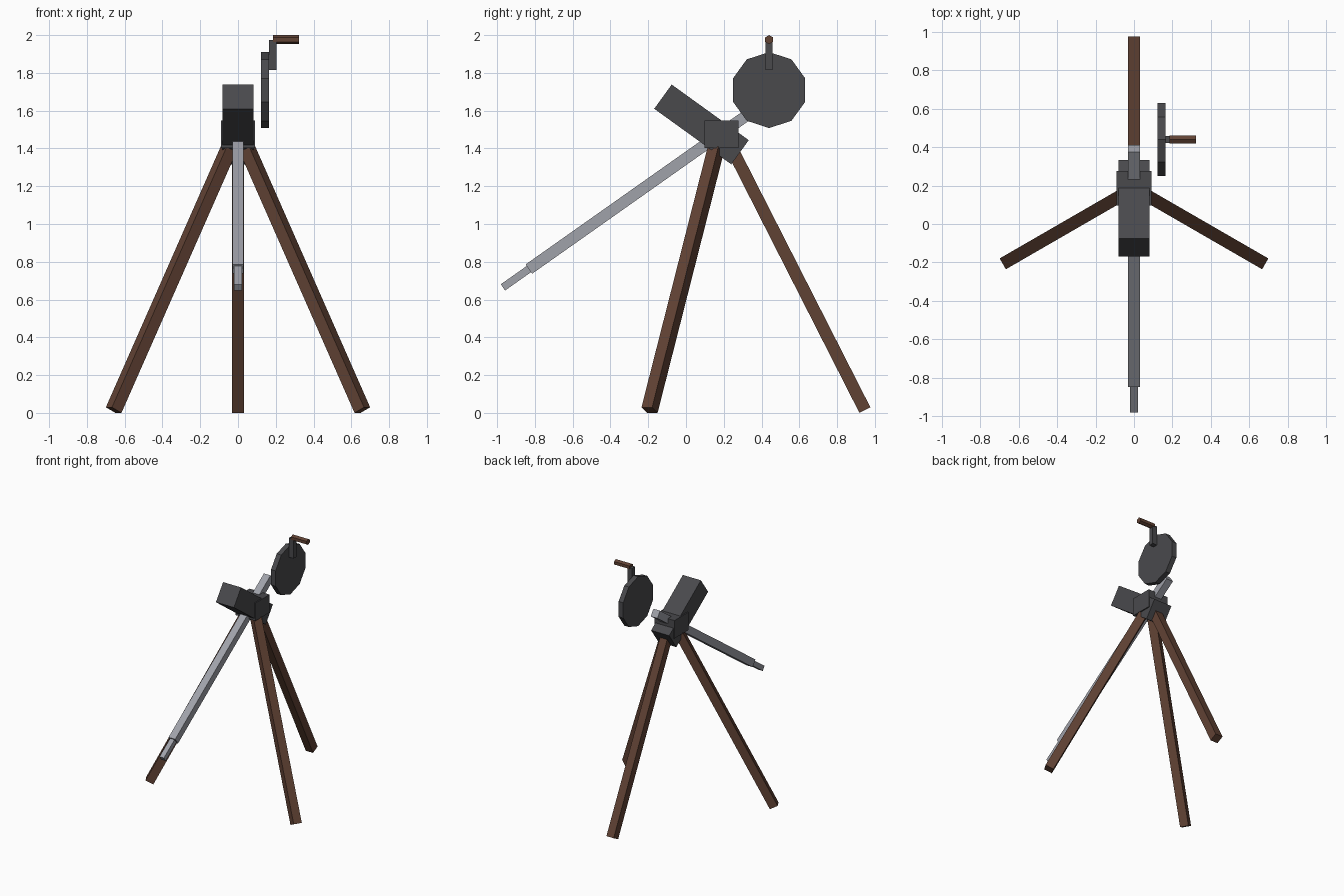
import bpy, bmesh, math
from mathutils import Vector, Matrix

cube = bpy.data.objects.get("Cube")
if cube:
    bpy.data.objects.remove(cube, do_unlink=True)


def material(name, rgb):
    m = bpy.data.materials.new(name)
    m.use_nodes = True
    m.diffuse_color = (*rgb, 1)
    m.node_tree.nodes["Principled BSDF"].inputs["Base Color"].default_value = (*rgb, 1)
    return m


WOOD = material("brown wood", (0.118, 0.054, 0.034))
IRON = material("dark iron", (0.067, 0.067, 0.073))
STEEL = material("pale steel", (0.35, 0.36, 0.40))


def finish(name, bm, mat, matrix):
    mesh = bpy.data.meshes.new(name)
    bm.to_mesh(mesh)
    bm.free()
    mesh.materials.append(mat)
    obj = bpy.data.objects.new(name, mesh)
    obj.matrix_world = matrix
    bpy.context.collection.objects.link(obj)
    return obj


def box(name, size, center, mat, tilt=0):
    """Box of the given size, tilted about the x axis."""
    bm = bmesh.new()
    bmesh.ops.create_cube(bm, size=1, matrix=Matrix.Diagonal((*size, 1)))
    return finish(name, bm, mat, Matrix.Translation(center) @ Matrix.Rotation(tilt, 4, 'X'))


def beam(name, start, end, width, mat):
    """Square bar between two points in the plane x = 0."""
    start, end = Vector(start), Vector(end)
    d = end - start
    return box(name, (width, d.length, width), (start + end) / 2, mat, math.atan2(d.z, d.y))


def disc(name, sides, radius, x0, x1, y, z, mat):
    """Prism along x with a corner pointing straight up."""
    bm = bmesh.new()
    bmesh.ops.create_cone(bm, cap_ends=True, segments=sides,
                          radius1=radius, radius2=radius, depth=x1 - x0)
    bmesh.ops.rotate(bm, verts=bm.verts, matrix=Matrix.Rotation(math.pi / 2, 3, 'Y'))
    top = max(bm.verts, key=lambda v: v.co.z).co
    bmesh.ops.rotate(bm, verts=bm.verts,
                     matrix=Matrix.Rotation(math.atan2(top.y, top.z), 3, 'X'))
    return finish(name, bm, mat, Matrix.Translation(((x0 + x1) / 2, y, z)))


HUB = Vector((0, 0.187, 1.475))

# Three tripod legs around the hub
for name, angle in (("back_leg", 0), ("right_leg", 120), ("left_leg", -120)):
    leg = beam(name, (0, 0.76, 0.015), (0, 0.025, 1.46), 0.065, WOOD)
    leg.matrix_world = (Matrix.Translation((0, HUB.y, 0))
                        @ Matrix.Rotation(math.radians(angle), 4, 'Z') @ leg.matrix_world)

# Hub and tilted housing
box("hub", (0.18, 0.18, 0.146), HUB, IRON)
box("housing", (0.162, 0.503, 0.158), (0, 0.082, 1.527), IRON, math.radians(-35.8))

# Barrel with a narrower tip
aim = Vector((0, math.cos(math.radians(35.2)), math.sin(math.radians(35.2))))
axis = HUB + Vector((0, 0, 0.005))
beam("barrel", axis - aim * 1.247, axis + aim * 0.252, 0.06, STEEL)
beam("barrel_tip", axis - aim * 1.415, axis - aim * 1.24, 0.04, STEEL)

# Drum with its crank
disc("drum", 10, 0.201, 0.123, 0.164, 0.44, 1.709, IRON)
box("crank_arm", (0.041, 0.038, 0.158), (0.1845, 0.44, 1.895), IRON)
disc("crank_handle", 6, 0.024, 0.184, 0.323, 0.44, 1.976, WOOD)
